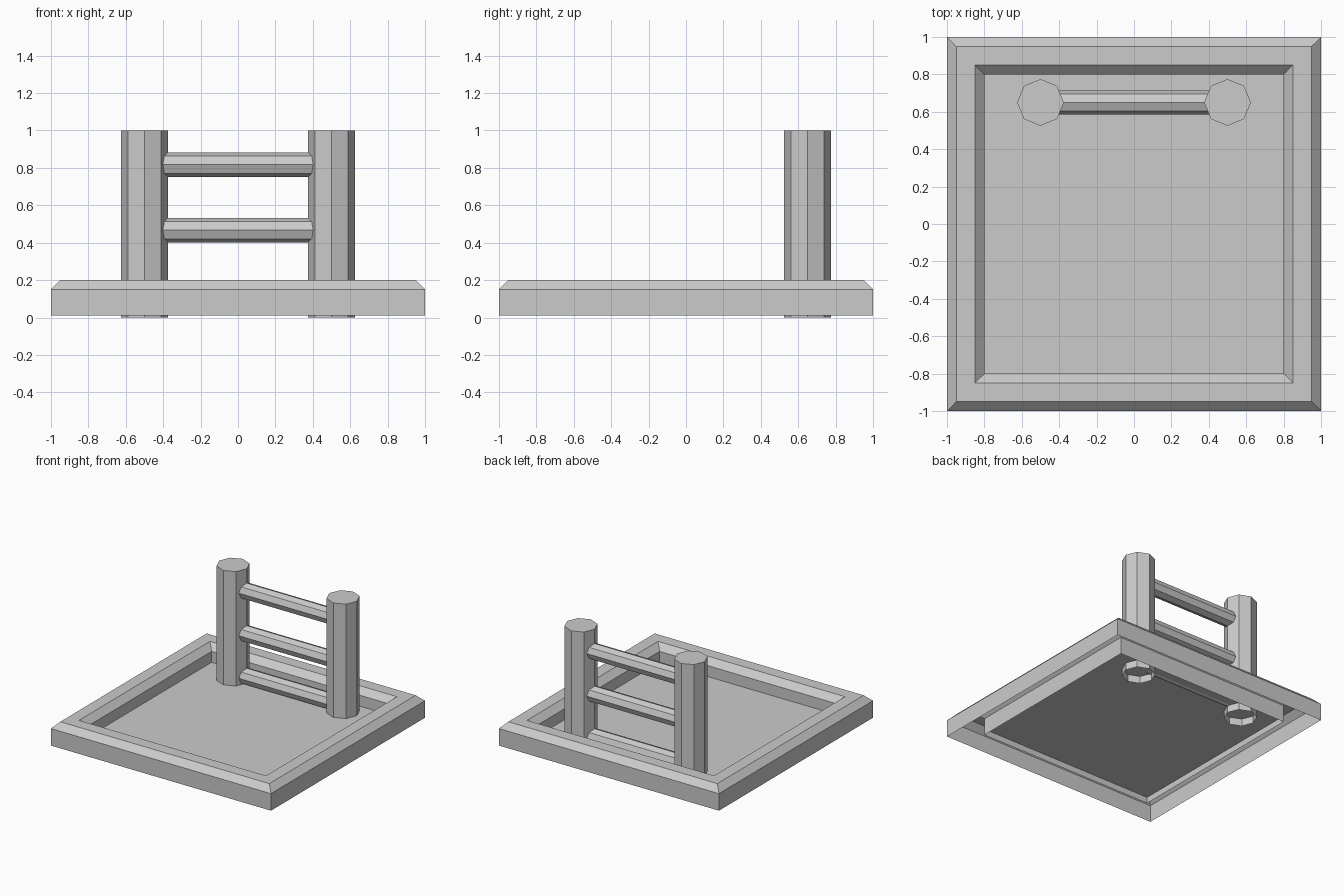
import bpy, bmesh
from math import pi, cos, sin

if "Cube" in bpy.data.objects:
    bpy.data.objects.remove(bpy.data.objects["Cube"])


def make_object(name, bm):
    bmesh.ops.recalc_face_normals(bm, faces=bm.faces[:])
    mesh = bpy.data.meshes.new(name)
    bm.to_mesh(mesh)
    bm.free()
    obj = bpy.data.objects.new(name, mesh)
    bpy.context.collection.objects.link(obj)
    return obj


def square_loop(bm, half, z):
    return [bm.verts.new((sx * half, sy * half, z))
            for sx, sy in ((-1, -1), (1, -1), (1, 1), (-1, 1))]


def bridge(bm, a, b):
    n = len(a)
    for i in range(n):
        j = (i + 1) % n
        bm.faces.new((a[i], a[j], b[j], b[i]))


# Pool rim: chamfered profile swept round a square, open underneath
profile = [(1, 0.01), (1, 0.15), (0.95, 0.2), (0.85, 0.2), (0.8, 0.15), (0.8, 0.01)]
bm = bmesh.new()
loops = [square_loop(bm, h, z) for h, z in profile]
for a, b in zip(loops, loops[1:]):
    bridge(bm, a, b)
make_object("pool_rim", bm)

# Water surface: single sheet inside the rim
bm = bmesh.new()
bm.faces.new(square_loop(bm, 0.8, 0.06))
make_object("water_surface", bm)


def octagon(bm, radius, place):
    return [bm.verts.new(place(radius * cos(i * pi / 4), radius * sin(i * pi / 4)))
            for i in range(8)]


LADDER_Y = 0.65

# Ladder posts: octagonal tubes closed at the top
for side, cx in (("left", -0.5), ("right", 0.5)):
    bm = bmesh.new()
    low, high = [octagon(bm, 0.125, lambda u, v: (cx + u, LADDER_Y + v, z))
                 for z in (0, 1)]
    bridge(bm, low, high)
    bm.faces.new(high)
    make_object(f"ladder_post_{side}", bm)

# Ladder rungs: octagonal bars whose ends sit inside the posts
for k in range(3):
    cz = 0.117 + 0.35 * k
    bm = bmesh.new()
    a, b = [octagon(bm, 0.065, lambda u, v: (x, LADDER_Y + u, cz + v))
            for x in (-0.42, 0.42)]
    bridge(bm, a, b)
    make_object(f"ladder_rung_{k + 1}", bm)
